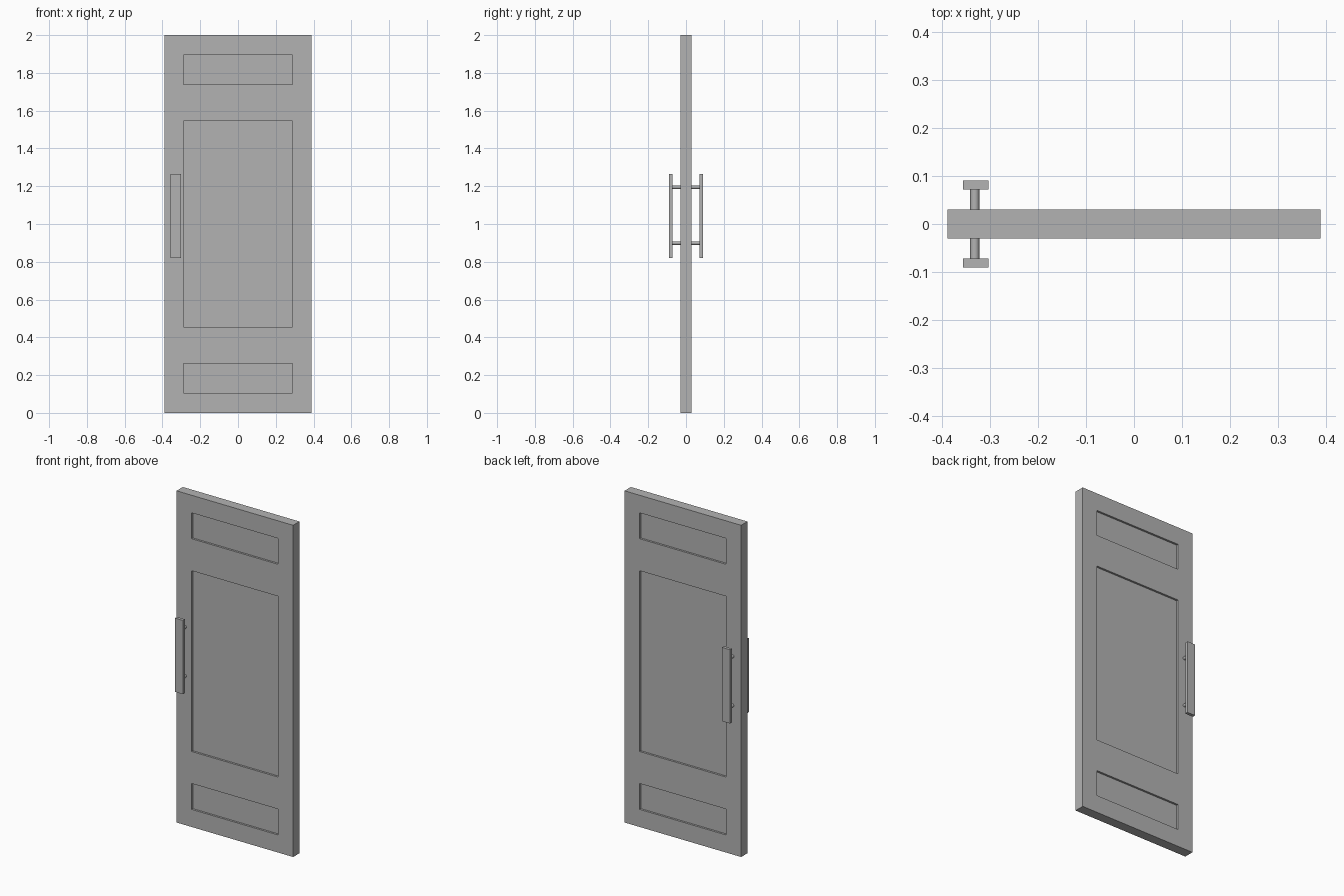
import bpy
import bmesh
from mathutils import Vector, Matrix

if "Cube" in bpy.data.objects:
    bpy.data.objects.remove(bpy.data.objects["Cube"])

HALF_W, HALF_T, HEIGHT = 0.389, 0.03, 2.0
PANEL_HALF_W, RECESS = 0.288, 0.012
PANELS = [(0.106, 0.262), (0.455, 1.545), (1.738, 1.894)]
HANDLE_X, HANDLE_Z = -0.33, 1.042

grey = bpy.data.materials.new("door grey")
grey.use_nodes = True
grey.diffuse_color = (0.45, 0.45, 0.45, 1)
grey.node_tree.nodes["Principled BSDF"].inputs["Base Color"].default_value = grey.diffuse_color


def finish(bm, name):
    bmesh.ops.recalc_face_normals(bm, faces=bm.faces)
    mesh = bpy.data.meshes.new(name)
    bm.to_mesh(mesh)
    bm.free()
    mesh.materials.append(grey)
    obj = bpy.data.objects.new(name, mesh)
    bpy.context.collection.objects.link(obj)
    return obj


def box(bm, centre, size):
    matrix = Matrix.Translation(centre) @ Matrix.Diagonal((*size, 1))
    bmesh.ops.create_cube(bm, size=1, matrix=matrix)


def slice_at(bm, point, normal):
    geom = bm.verts[:] + bm.edges[:] + bm.faces[:]
    bmesh.ops.bisect_plane(bm, geom=geom, plane_co=point, plane_no=normal)


# Door slab, cut along the panel edges
bm = bmesh.new()
box(bm, (0, 0, HEIGHT / 2), (2 * HALF_W, 2 * HALF_T, HEIGHT))
for x in (-PANEL_HALF_W, PANEL_HALF_W):
    slice_at(bm, (x, 0, 0), (1, 0, 0))
for pair in PANELS:
    for z in pair:
        slice_at(bm, (0, 0, z), (0, 0, 1))


# Recessed panels on both sides
def is_panel(face):
    c = face.calc_center_median()
    return (abs(face.normal.y) > 0.9 and abs(c.x) < PANEL_HALF_W
            and any(low < c.z < high for low, high in PANELS))


bm.normal_update()
panels = [f for f in bm.faces if is_panel(f)]
for face in bmesh.ops.extrude_discrete_faces(bm, faces=panels)["faces"]:
    inward = Vector((0, -RECESS if face.calc_center_median().y > 0 else RECESS, 0))
    bmesh.ops.translate(bm, vec=inward, verts=face.verts[:])
finish(bm, "door_slab")

# Pull handles: a flat bar on two round posts, front and back
for side, label in ((-1, "front"), (1, "back")):
    bm = bmesh.new()
    box(bm, (HANDLE_X, side * 0.0815, HANDLE_Z), (0.054, 0.0185, 0.445))
    finish(bm, label + "_handle_bar")

    bm = bmesh.new()
    for offset in (-0.148, 0.148):
        place = Matrix.Translation((HANDLE_X - 0.002, side * 0.051, HANDLE_Z + 0.005 + offset))
        bmesh.ops.create_cone(bm, cap_ends=True, segments=24, radius1=0.0095, radius2=0.0095,
                              depth=0.044, matrix=place @ Matrix.Rotation(1.5708, 4, "X"))
    posts = finish(bm, label + "_handle_posts")
    bpy.context.view_layer.objects.active = posts
    posts.select_set(True)
    bpy.ops.object.shade_smooth_by_angle()
    posts.select_set(False)
